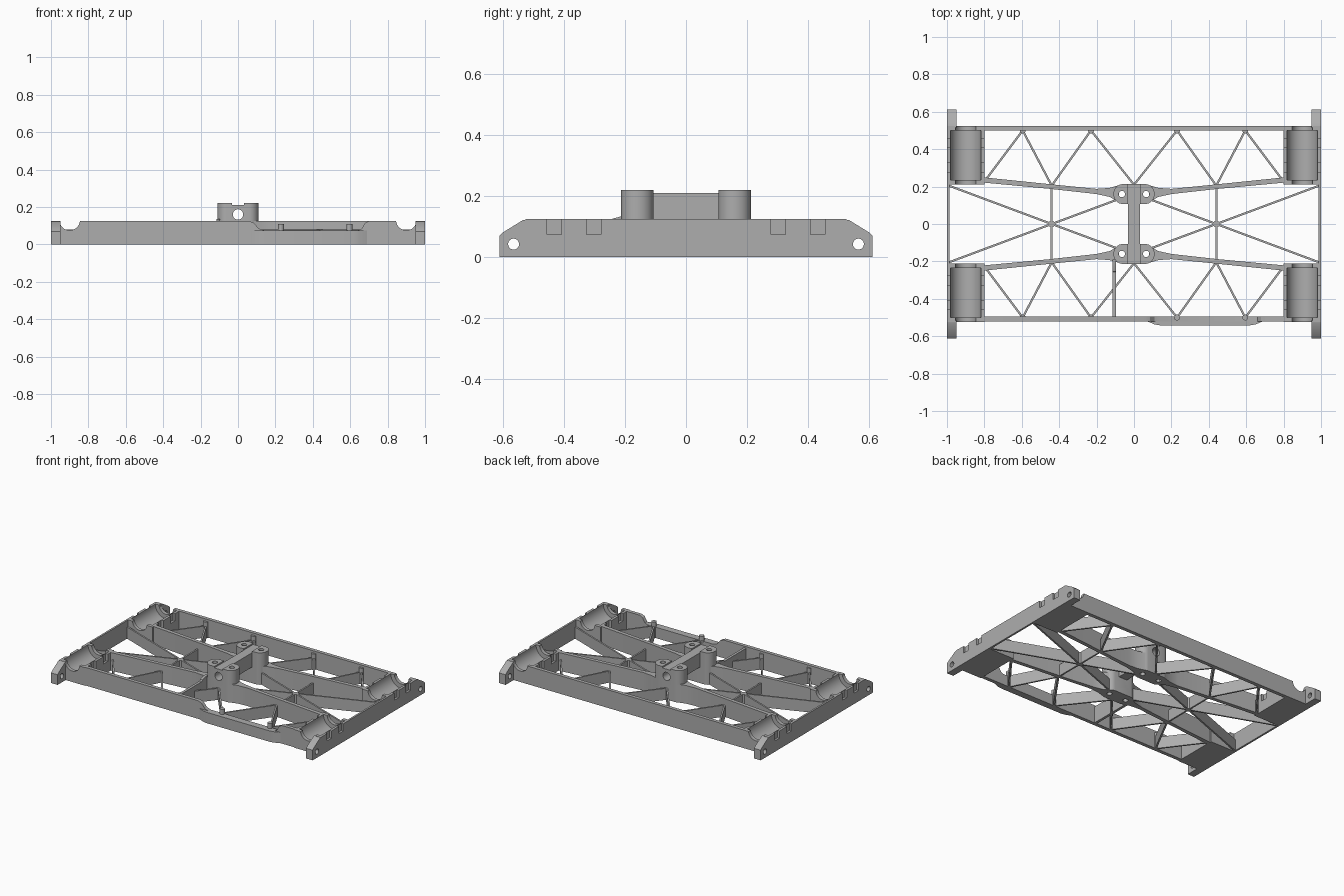
import bpy, bmesh, math
from mathutils import Vector

cube = bpy.data.objects.get("Cube")
if cube:
    bpy.data.objects.remove(cube, do_unlink=True)

GREY = (0.42, 0.42, 0.42, 1)
mat = bpy.data.materials.new("plain grey")
mat.use_nodes = True
mat.diffuse_color = GREY
mat.node_tree.nodes["Principled BSDF"].inputs["Base Color"].default_value = GREY

TOP = 0.125        # main frame height
RAIL = 0.525       # outer face of the long rails
PILLAR = 0.16      # pillar distance from centre
TRUNNION = 0.9     # cradle axis


def prism(name, outline, axis, lo, hi):
    """Extrude a 2D outline along an axis."""
    place = {"x": lambda u, v, w: (w, u, v),
             "y": lambda u, v, w: (u, w, v),
             "z": lambda u, v, w: (u, v, w)}[axis]
    bm = bmesh.new()
    a = [bm.verts.new(place(u, v, lo)) for u, v in outline]
    b = [bm.verts.new(place(u, v, hi)) for u, v in outline]
    bm.faces.new(a)
    bm.faces.new(b[::-1])
    n = len(a)
    for i in range(n):
        bm.faces.new((a[i], b[i], b[(i + 1) % n], a[(i + 1) % n]))
    bmesh.ops.recalc_face_normals(bm, faces=bm.faces)
    mesh = bpy.data.meshes.new(name)
    bm.to_mesh(mesh)
    bm.free()
    mesh.materials.append(mat)
    ob = bpy.data.objects.new(name, mesh)
    bpy.context.collection.objects.link(ob)
    return ob


def box(name, x, y, z):
    (x0, x1), (y0, y1) = sorted(x), sorted(y)
    return prism(name, [(x0, y0), (x1, y0), (x1, y1), (x0, y1)], "z", *z)


def circle(u, v, r, n=32):
    return [(u + r * math.cos(2 * math.pi * i / n),
             v + r * math.sin(2 * math.pi * i / n)) for i in range(n)]


def cut(ob, *cutters):
    """Subtract each cutter, then throw it away."""
    bpy.context.view_layer.objects.active = ob
    for c in cutters:
        c.hide_render = True
        m = ob.modifiers.new("cut", "BOOLEAN")
        m.operation, m.solver, m.object = "DIFFERENCE", "EXACT", c
        bpy.ops.object.modifier_apply(modifier=m.name)
        bpy.data.objects.remove(c, do_unlink=True)


def strut(name, p, q, width=0.011, height=0.08):
    """Upright thin web between two plan points."""
    p, q = Vector(p), Vector(q)
    d = (q - p).normalized() * width / 2
    s = Vector((-d.y, d.x))
    return prism(name, [p - s, q - s, q + s, p + s], "z", 0, height)


# Corner cradles, tabs, inner beams and lattice, once per quarter
for sx in (-1, 1):
    for sy in (-1, 1):
        y_in, y_out = sorted((sy * 0.21, sy * RAIL))
        cradle = box("cradle", (sx * 0.8, sx), (y_in, y_out), (0, TOP))
        cutters = [
            prism("trough", circle(sx * TRUNNION, TOP, 0.082, 48), "y",
                  y_in + 0.025, y_out - 0.025),
            prism("shaft_notch", circle(sx * TRUNNION, TOP + 0.005, 0.055), "y", -1, 1)]
        for y in (0.303, 0.432):
            for x in (0.79, 0.985):
                cutters.append(box("clip_notch", (sx * x, sx * (x + 0.026)),
                                   (sy * y - 0.024, sy * y + 0.024), (0.075, 0.2)))
        cut(cradle, *cutters)

        # Chamfered mounting tab with a cross hole
        tab = prism("tab", [(sy * y, z) for y, z in
                            ((0.515, 0), (0.613, 0), (0.613, 0.07), (0.6, 0.082),
                             (0.535, 0.122), (0.515, TOP))],
                    "x", *sorted((sx * 0.95, sx)))
        cut(tab, prism("tab_hole", circle(sy * 0.566, 0.043, 0.018, 24), "x", -1.1, 1.1))

        # Inner beam flaring into the pillar
        prism("inner_beam", [(sx * x, sy * y) for x, y in
                             ((0.81, 0.222), (0.81, 0.25), (0.44, 0.212), (0.2, 0.188),
                              (0.13, 0.193), (0.08, 0.208), (0.08, 0.115),
                              (0.13, 0.145), (0.2, 0.16), (0.44, 0.187))], "z", 0, TOP)

        # Zigzag between rail and beam
        nodes = [(0.79, 0.24), (0.595, 0.5), (0.44, 0.205), (0.23, 0.5), (0, 0.21)]
        nodes = [(sx * x, sy * y) for x, y in nodes]
        for p, q in zip(nodes, nodes[1:]):
            strut("zigzag_web", p, q)
        for x, y in nodes[1:4:2]:
            prism("rail_post", circle(x, y, 0.016, 12), "z", 0, 0.11)

        # Star web in the centre bay
        hub = (sx * 0.44, 0)
        for end in ((0.99, 0.205), (0.44, 0.2), (0.09, 0.13)):
            strut("star_web", hub, (sx * end[0], sy * end[1]))

    prism("star_hub", circle(sx * 0.44, 0, 0.018, 16), "z", 0, 0.08)
    box("end_wall", (sx * 0.987, sx), (-0.215, 0.215), (0, TOP))

# Long rails; the front one dips and bulges outward
box("back_rail", (-0.81, 0.81), (0.5, RAIL), (0, TOP))
prism("front_rail", [(-0.81, 0), (0.81, 0), (0.81, TOP), (0.7, TOP), (0.68, 0.115),
                     (0.66, 0.082), (0.64, 0.075), (0.14, 0.075), (0.11, 0.085),
                     (0.085, 0.115), (0.06, TOP), (-0.81, TOP)], "y", -0.52, -0.495)
prism("front_bulge", [(0.05, -0.51), (0.07, -0.52), (0.11, -0.537), (0.14, -0.542),
                      (0.62, -0.542), (0.65, -0.537), (0.69, -0.52), (0.72, -0.51)],
      "z", 0, 0.075)
strut("front_cross_web", (-0.105, -0.17), (-0.105, -0.5), 0.018, 0.115)
prism("cross_web_ramp", [(-0.19, 0.1), (-0.27, 0.1), (-0.25, 0.124), (-0.21, 0.135),
                         (-0.19, 0.135)], "x", -0.114, -0.096)

# Twin pillars: rounded slabs with screw holes and a bored centre
HALF, R = 0.06, 0.05
for sy in (-1, 1):
    y = sy * PILLAR
    outline = [(math.copysign(HALF, math.cos(t)) + R * math.cos(t), y + 0.053 * math.sin(t))
               for t in (2 * math.pi * (i + 0.5) / 40 for i in range(40))]
    pillar = prism("pillar", outline, "z", 0, 0.22)
    cut(pillar,
        box("top_slot", (-0.032, 0.032), (y - 0.1, y + 0.1), (0.21, 0.3)),
        prism("bore", circle(0, 0.16, 0.028), "y", -1, 1),
        *[prism("screw_hole", circle(sx * 0.065, y, 0.017, 24), "z", -0.1, 0.3)
          for sx in (-1, 1)])

# Bridge joining the pillars
bridge = box("bridge", (-0.032, 0.032), (-0.12, 0.12), (0.11, 0.21))
cut(bridge, prism("bore", circle(0, 0.16, 0.028), "y", -1, 1))

# Smooth the curved faces, keep edges sharp
bpy.ops.object.select_all(action="DESELECT")
for ob in bpy.context.collection.objects:
    if ob.type == "MESH":
        ob.select_set(True)
        bpy.context.view_layer.objects.active = ob
bpy.ops.object.shade_smooth_by_angle(angle=math.radians(25))
